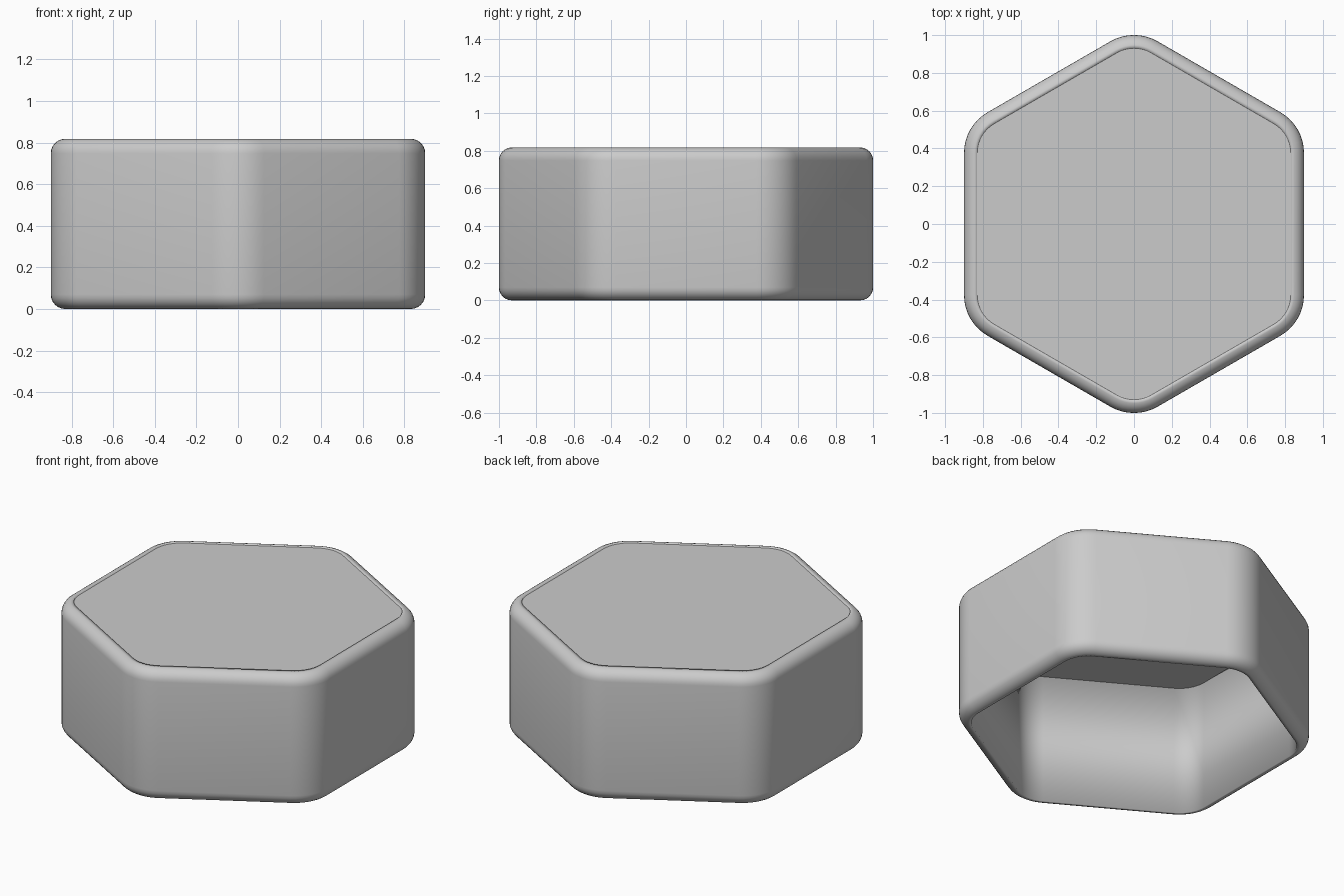
import bpy, bmesh, math

if "Cube" in bpy.data.objects:
    bpy.data.objects.remove(bpy.data.objects["Cube"])

APOTHEM, CORNER, HEIGHT, FILLET = 0.9, 0.25, 0.818, 0.07


def hex_loop(inset, z, steps=8):
    """Rounded hexagon outline, points on +-y, offset inward."""
    r = CORNER - inset
    centre = (APOTHEM - CORNER) / math.cos(math.pi / 6)
    pts = []
    for k in range(6):
        a = math.radians(30 + 60 * k)
        cx, cy = centre * math.cos(a), centre * math.sin(a)
        for i in range(steps + 1):
            t = a + math.radians(-30 + 60 * i / steps)
            pts.append((cx + r * math.cos(t), cy + r * math.sin(t), z))
    return pts


def add_object(name, bm, angle):
    mesh = bpy.data.meshes.new(name)
    bm.to_mesh(mesh)
    bm.free()
    ob = bpy.data.objects.new(name, mesh)
    bpy.context.collection.objects.link(ob)
    bpy.ops.object.select_all(action='DESELECT')
    ob.select_set(True)
    bpy.context.view_layer.objects.active = ob
    bpy.ops.object.shade_smooth_by_angle(angle=math.radians(angle))


# hexagonal wall: rounded outside, straight inside, closed D-shaped section
bottom = []
for i in range(7):
    t = math.pi / 2 * i / 6
    bottom.append((FILLET * (1 - math.sin(t)), FILLET * (1 - math.cos(t))))
profile = bottom + [(d, HEIGHT - z) for d, z in reversed(bottom)]
bm = bmesh.new()
rings = [[bm.verts.new(p) for p in hex_loop(d, z)] for d, z in profile]
n = len(rings[0])
for lo, hi in zip(rings, rings[1:] + rings[:1]):
    for i in range(n):
        j = (i + 1) % n
        bm.faces.new((lo[i], lo[j], hi[j], hi[i]))
add_object("outer_wall", bm, 120)

# thin flat lid just below the rim
bm = bmesh.new()
bm.faces.new([bm.verts.new(p) for p in hex_loop(FILLET, HEIGHT - 0.006)])
add_object("lid_plate", bm, 30)
